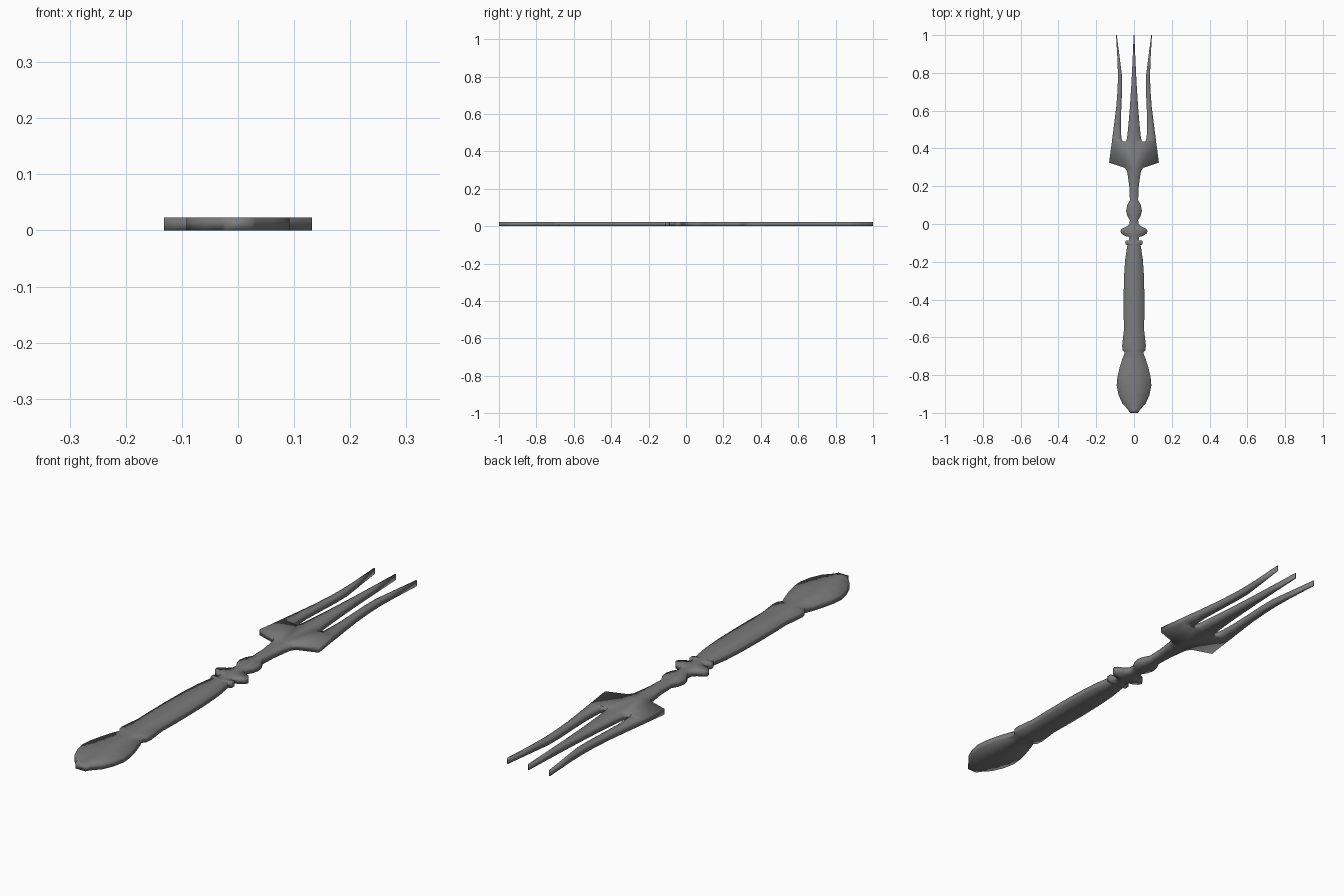
import bpy, bmesh

THICK = 0.023

metal = bpy.data.materials.new("dark_steel")
metal.diffuse_color = (0.2, 0.2, 0.205, 1)

bm = bmesh.new()


def strip(pairs):
    """Flat quad strip between matching inner and outer points."""
    rows = [[bm.verts.new((x, y, 0)) for x, y in pair] for pair in pairs]
    for (a, b), (c, d) in zip(rows, rows[1:]):
        bm.faces.new((a, b, d, c))


# Turned-style handle, neck and central tine: (half width, y)
body = [(0.022, -1.0), (0.03, -0.985), (0.062, -0.95), (0.082, -0.905), (0.092, -0.855),
        (0.088, -0.81), (0.076, -0.76), (0.062, -0.715), (0.049, -0.682),
        (0.06, -0.668), (0.063, -0.645), (0.058, -0.60), (0.053, -0.56),
        (0.055, -0.48), (0.055, -0.38), (0.053, -0.28), (0.047, -0.19),
        (0.036, -0.118), (0.034, -0.111), (0.046, -0.109), (0.046, -0.089), (0.026, -0.087),
        (0.027, -0.068), (0.045, -0.064), (0.066, -0.052), (0.072, -0.037),
        (0.064, -0.025), (0.04, -0.014), (0.024, 0.0), (0.022, 0.02),
        (0.036, 0.045), (0.042, 0.07), (0.036, 0.1), (0.022, 0.125),
        (0.024, 0.19), (0.032, 0.25), (0.037, 0.28), (0.05, 0.298),
        (0.043, 0.436), (0.037, 0.455), (0.031, 0.51), (0.023, 0.6),
        (0.014, 0.74), (0.008, 0.86), (0.002, 1.0)]
strip([((0, y), (w, y)) for w, y in body])

# Barbed side tine: inner and outer edge points
strip([((0.05, 0.298), (0.132, 0.325)),
       ((0.043, 0.436), (0.117, 0.436)),
       ((0.061, 0.438), (0.1165, 0.44)),
       ((0.067, 0.455), (0.115, 0.455)),
       ((0.07, 0.53), (0.105, 0.53)),
       ((0.067, 0.62), (0.094, 0.62)),
       ((0.063, 0.71), (0.087, 0.71)),
       ((0.063, 0.78), (0.085, 0.78)),
       ((0.073, 0.86), (0.087, 0.86)),
       ((0.091, 1.0), (0.095, 1.0))])

bmesh.ops.remove_doubles(bm, verts=bm.verts, dist=0.0005)
for f in bm.faces:
    f.smooth = True
    if f.normal.z < 0:
        f.normal_flip()

mesh = bpy.data.meshes.new("fork")
bm.to_mesh(mesh)
bm.free()
mesh.materials.append(metal)
fork = bpy.data.objects.new("fork", mesh)
bpy.context.collection.objects.link(fork)

# Mirror the half outline, then give the plate its thickness
mirror = fork.modifiers.new("mirror", 'MIRROR')
mirror.use_axis[0] = True
mirror.merge_threshold = 0.0005
solid = fork.modifiers.new("thickness", 'SOLIDIFY')
solid.thickness = THICK
solid.offset = 1
